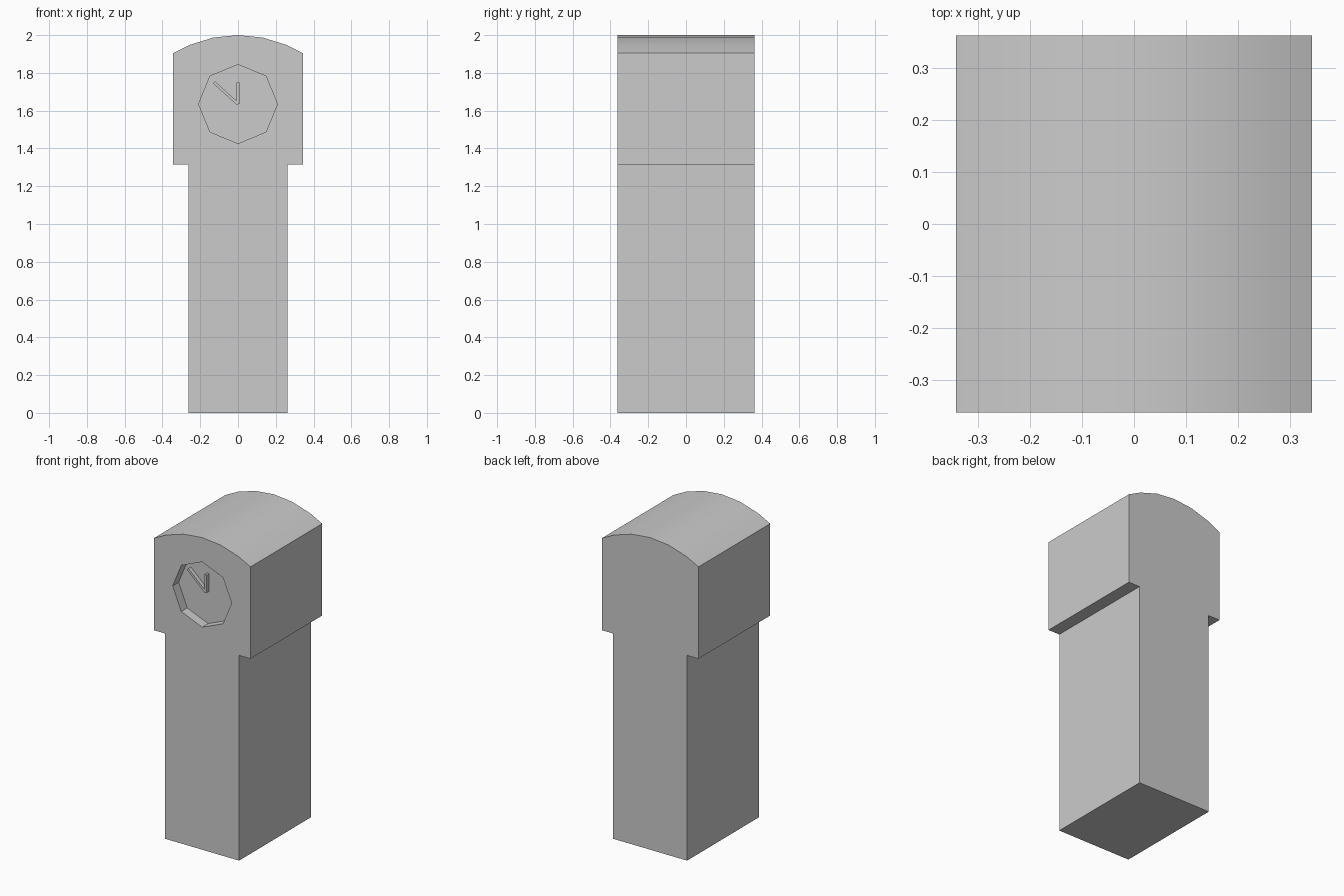
import bpy, bmesh, math

if "Cube" in bpy.data.objects:
    bpy.data.objects.remove(bpy.data.objects["Cube"])

FRONT, BACK = -0.363, 0.363
DIAL_Z, DIAL_R, DIAL_Y = 1.635, 0.209, -0.303


def prism(name, outline, y0, y1):
    """Extrude an (x, z) outline from y0 to y1."""
    bm = bmesh.new()
    face = bm.faces.new([bm.verts.new((x, y0, z)) for x, z in outline])
    ext = bmesh.ops.extrude_face_region(bm, geom=[face])
    moved = [g for g in ext["geom"] if isinstance(g, bmesh.types.BMVert)]
    bmesh.ops.translate(bm, verts=moved, vec=(0, y1 - y0, 0))
    bmesh.ops.recalc_face_normals(bm, faces=bm.faces)
    mesh = bpy.data.meshes.new(name)
    bm.to_mesh(mesh)
    bm.free()
    obj = bpy.data.objects.new(name, mesh)
    bpy.context.collection.objects.link(obj)
    return obj


def hand(name, tip_x, tip_z, y_front, width=0.015):
    """Thin bar from the dial centre to its tip."""
    dx, dz = tip_x, tip_z - DIAL_Z
    length = math.hypot(dx, dz)
    nx, nz = -dz / length * width / 2, dx / length * width / 2
    outline = [(nx, DIAL_Z + nz), (-nx, DIAL_Z - nz),
               (tip_x - nx, tip_z - nz), (tip_x + nx, tip_z + nz)]
    return prism(name, outline, y_front, DIAL_Y + 0.002)


# Clock case: narrow trunk, wider hood, shallow arched top
half = [(0.262, 0), (0.262, 1.315), (0.343, 1.315), (0.343, 1.904),
        (0.256, 1.948), (0.131, 1.987)]
case = prism("clock_case", half + [(0, 2.0)] + [(-x, z) for x, z in reversed(half)],
             FRONT, BACK)

# Octagonal dial recess
octagon = [(DIAL_R * math.sin(i * math.pi / 4), DIAL_Z + DIAL_R * math.cos(i * math.pi / 4))
           for i in range(8)]
cutter = prism("dial_cutter", octagon, FRONT - 0.1, DIAL_Y)
cutter.hide_render = True
cut = case.modifiers.new("dial_recess", 'BOOLEAN')
cut.operation = 'DIFFERENCE'
cut.solver = 'EXACT'
cut.object = cutter
bpy.context.view_layer.objects.active = case
case.select_set(True)
bpy.ops.object.modifier_apply(modifier=cut.name)
bpy.data.objects.remove(cutter)
bpy.ops.object.shade_smooth_by_angle(angle=math.radians(30))

# Clock hands
hand("minute_hand", -0.127, 1.75, DIAL_Y - 0.025)
hand("hour_hand", 0, 1.748, DIAL_Y - 0.025)
